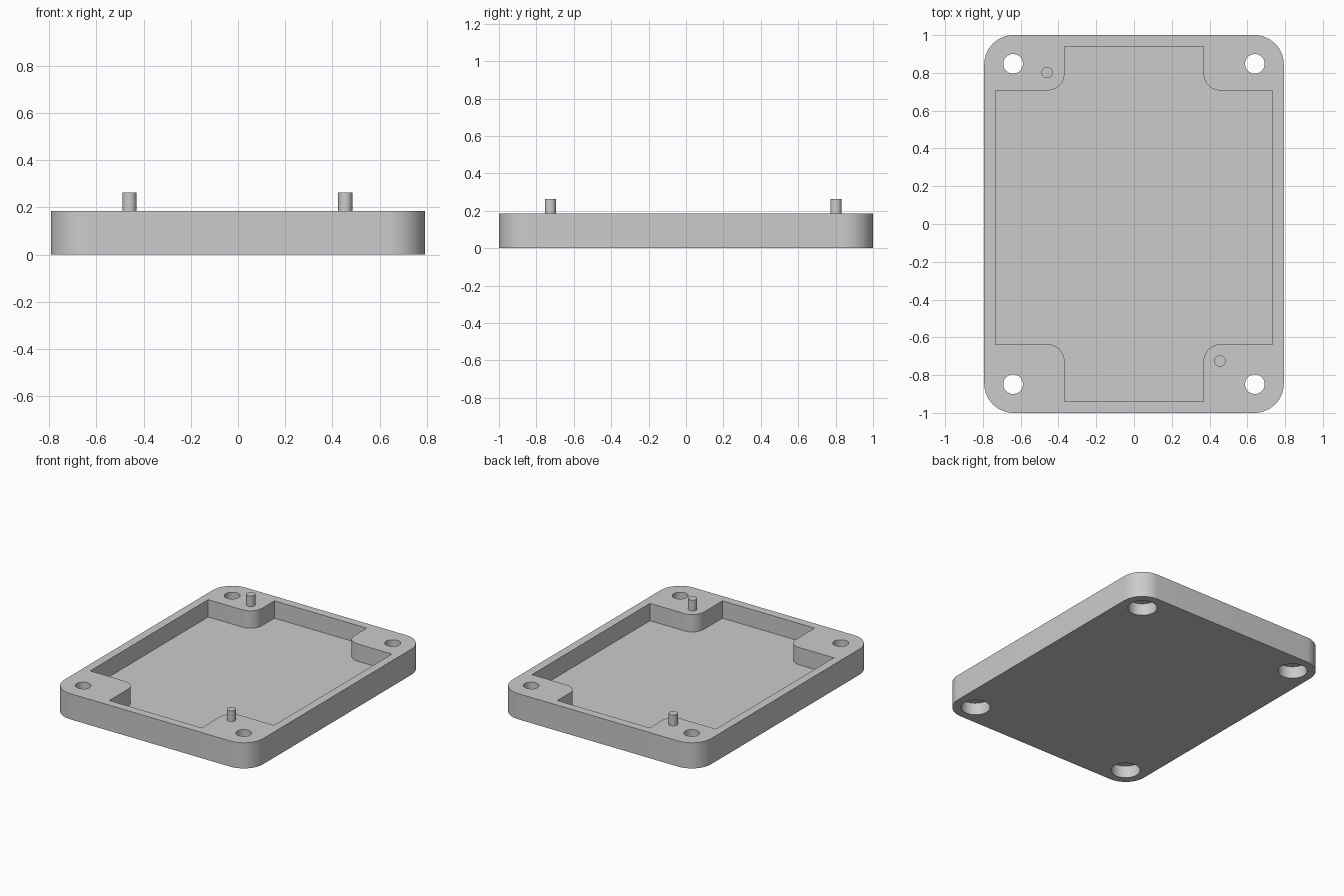
import bpy
import bmesh
from math import radians, cos, sin, pi

cube = bpy.data.objects.get("Cube")
if cube:
    bpy.data.objects.remove(cube, do_unlink=True)

HEIGHT, FLOOR = 0.185, 0.06

grey = bpy.data.materials.new("light grey plastic")
grey.use_nodes = True
colour = (0.6, 0.6, 0.6, 1)
grey.diffuse_color = colour
grey.node_tree.nodes["Principled BSDF"].inputs["Base Color"].default_value = colour


def arc(cx, cy, r, start, sweep, steps=14):
    """Points along a circular arc, angles in degrees."""
    return [(cx + r * cos(radians(start + sweep * i / steps)),
             cy + r * sin(radians(start + sweep * i / steps))) for i in range(steps + 1)]


def prism(name, outline, z0, z1):
    """Extrude a closed outline between two heights."""
    bm = bmesh.new()
    face = bm.faces.new([bm.verts.new((x, y, z0)) for x, y in outline])
    top = bmesh.ops.extrude_face_region(bm, geom=[face])["geom"]
    for v in top:
        if isinstance(v, bmesh.types.BMVert):
            v.co.z = z1
    bmesh.ops.recalc_face_normals(bm, faces=bm.faces)
    mesh = bpy.data.meshes.new(name)
    bm.to_mesh(mesh)
    bm.free()
    mesh.materials.append(grey)
    obj = bpy.data.objects.new(name, mesh)
    bpy.context.collection.objects.link(obj)
    return obj


def cylinder(name, x, y, r, z0, z1):
    return prism(name, arc(x, y, r, 0, 360, 48)[:-1], z0, z1)


def activate(obj):
    bpy.ops.object.select_all(action="DESELECT")
    obj.select_set(True)
    bpy.context.view_layer.objects.active = obj


def cut(target, cutter):
    cutter.hide_render = True
    mod = target.modifiers.new("cut", "BOOLEAN")
    mod.operation, mod.solver, mod.object = "DIFFERENCE", "EXACT", cutter
    activate(target)
    bpy.ops.object.modifier_apply(modifier=mod.name)
    bpy.data.objects.remove(cutter, do_unlink=True)


# Outer block with rounded corners
HX, HY, R = 0.793, 1.0, 0.155
outline = []
for sx, sy, start in ((1, 1, 0), (-1, 1, 90), (-1, -1, 180), (1, -1, 270)):
    outline += arc(sx * (HX - R), sy * (HY - R), R, start, 90)
tray = prism("cover_tray", outline, 0, HEIGHT)

# Cross-shaped pocket, leaving a filleted boss in every corner
PX, PY, NX, F = 0.733, 0.94, 0.368, 0.09
BACK, FRONT = 0.707, -0.637
pocket = [(PX, BACK)] + arc(NX + F, BACK + F, F, 270, -90) + [(NX, PY), (-NX, PY)]
pocket += arc(-NX - F, BACK + F, F, 0, -90) + [(-PX, BACK), (-PX, FRONT)]
pocket += arc(-NX - F, FRONT - F, F, 90, -90) + [(-NX, -PY), (NX, -PY)]
pocket += arc(NX + F, FRONT - F, F, 180, -90) + [(PX, FRONT)]
cut(tray, prism("pocket_cutter", pocket, FLOOR, HEIGHT + 0.1))

# Screw holes, counterbored from below
for sx in (-1, 1):
    for sy in (-1, 1):
        x, y = sx * 0.64, sy * 0.848
        cut(tray, cylinder("counterbore_cutter", x, y, 0.095, -0.1, 0.086))
        cut(tray, cylinder("hole_cutter", x, y, 0.052, -0.1, HEIGHT + 0.1))

# Locating pins on two opposite bosses
pins = [cylinder("back_right_pin", -0.46, 0.802, 0.03, HEIGHT - 0.02, 0.262),
        cylinder("front_left_pin", 0.455, -0.725, 0.03, HEIGHT - 0.02, 0.262)]

for obj in [tray] + pins:
    activate(obj)
    bpy.ops.object.shade_smooth_by_angle(angle=radians(30))
